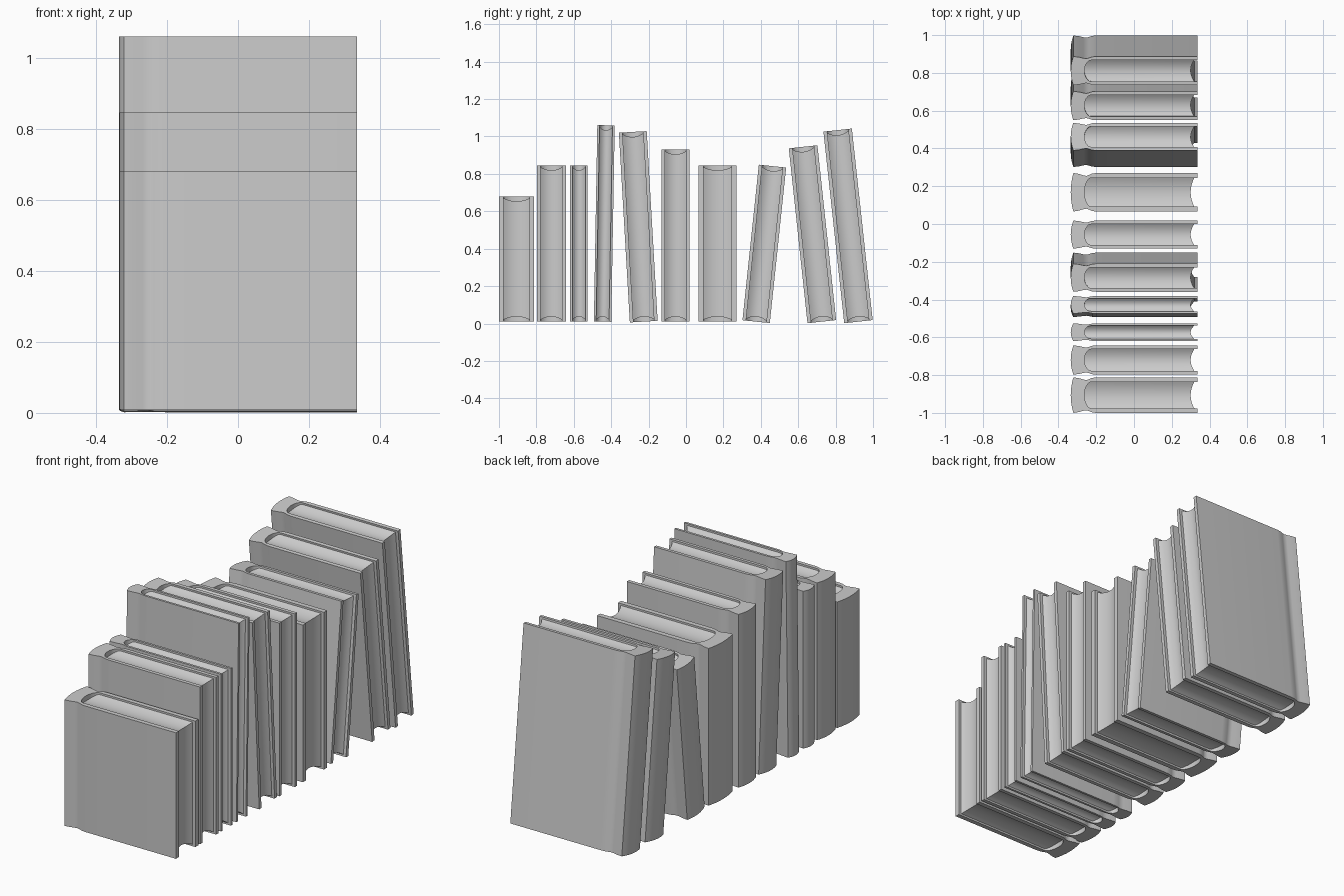
import bpy, bmesh, math

if "Cube" in bpy.data.objects:
    bpy.data.objects.remove(bpy.data.objects["Cube"])

FRONT, BACK = 0.335, -0.335      # fore-edge and spine limits in x

# base centre y, thickness, height, lean in degrees (+ leans towards +y)
BOOKS = [
    (-0.906, 0.188, 0.67, 0), (-0.72, 0.155, 0.836, 0), (-0.573, 0.094, 0.836, 0),
    (-0.446, 0.093, 1.05, 1.0), (-0.226, 0.149, 1.016, -3.3), (-0.056, 0.149, 0.921, 0),
    (0.168, 0.204, 0.836, 0), (0.375, 0.147, 0.836, 6.0), (0.726, 0.154, 0.94, -6.1),
    (0.922, 0.153, 1.03, -6.2),
]


def finish(bm, name, loc, lean):
    bmesh.ops.recalc_face_normals(bm, faces=bm.faces)
    mesh = bpy.data.meshes.new(name)
    bm.to_mesh(mesh)
    bm.free()
    ob = bpy.data.objects.new(name, mesh)
    bpy.context.collection.objects.link(ob)
    ob.location = loc
    ob.rotation_euler.x = -math.radians(lean)
    bpy.ops.object.select_all(action='DESELECT')
    ob.select_set(True)
    bpy.context.view_layer.objects.active = ob
    bpy.ops.object.shade_smooth_by_angle(angle=math.radians(35))
    return ob


def loft(bm, rings):
    rows = [[bm.verts.new(p) for p in r] for r in rings]
    n = len(rows[0])
    for a, b in zip(rows, rows[1:]):
        for i in range(n):
            j = (i + 1) % n
            bm.faces.new((a[i], a[j], b[j], b[i]))
    bm.faces.new(rows[0])
    bm.faces.new(rows[-1])


def cover(w, h):
    # U-shaped cover section as strip of outer/inner pairs, extruded upwards
    half = w / 2
    t = 0.13 * w
    k = half - t
    # one side: boards with a hinge groove, from fore-edge to spine corner
    side = [((FRONT, half), (FRONT, k)),
            ((-0.20, half), (-0.20, k)),
            ((-0.222, half - 0.015 * w), (-0.226, k)),
            ((-0.238, half - 0.05 * w), (-0.236, k * 0.97)),
            ((-0.252, half - 0.075 * w), (-0.242, k * 0.90)),
            ((-0.268, half - 0.06 * w), (-0.247, k * 0.80)),
            ((-0.29, half - 0.025 * w), (-0.251, k * 0.70)),
            ((-0.321, half), (-0.255, k * 0.60))]
    # rounded spine
    spine = []
    for s in (0.75, 0.5, 0.25, 0, -0.25, -0.5, -0.75):
        spine.append(((BACK + 0.014 * s * s, half * s), (-0.262 + 0.007 * s * s, k * 0.6 * s)))
    mirror = [((a[0], -a[1]), (b[0], -b[1])) for a, b in reversed(side)]
    strip = side + spine + mirror
    bm = bmesh.new()
    loft(bm, [[(*o, 0), (*o, h), (*i, h), (*i, 0)] for o, i in strip])
    return bm


def pages(w, h):
    # page block hollowed at top, bottom and fore-edge, rounded at the spine
    k = w / 2 - 0.12 * w
    rings = []
    for i in range(13):
        s = -1 + i / 6
        dip = 1 - s * s
        x0, x1 = -0.265 + 0.03 * s ** 4, 0.32 - 0.02 * dip
        z0 = 0.009 + 0.018 * dip
        rings.append([(x0, k * s, z0), (x1, k * s, z0), (x1, k * s, h - z0), (x0, k * s, h - z0)])
    bm = bmesh.new()
    loft(bm, rings)
    return bm


for n, (y, w, h, lean) in enumerate(BOOKS, 1):
    finish(cover(w, h), f"book_cover_{n}", (0, y, 0.01), lean)
    finish(pages(w, h), f"book_pages_{n}", (0, y, 0.01), lean)
